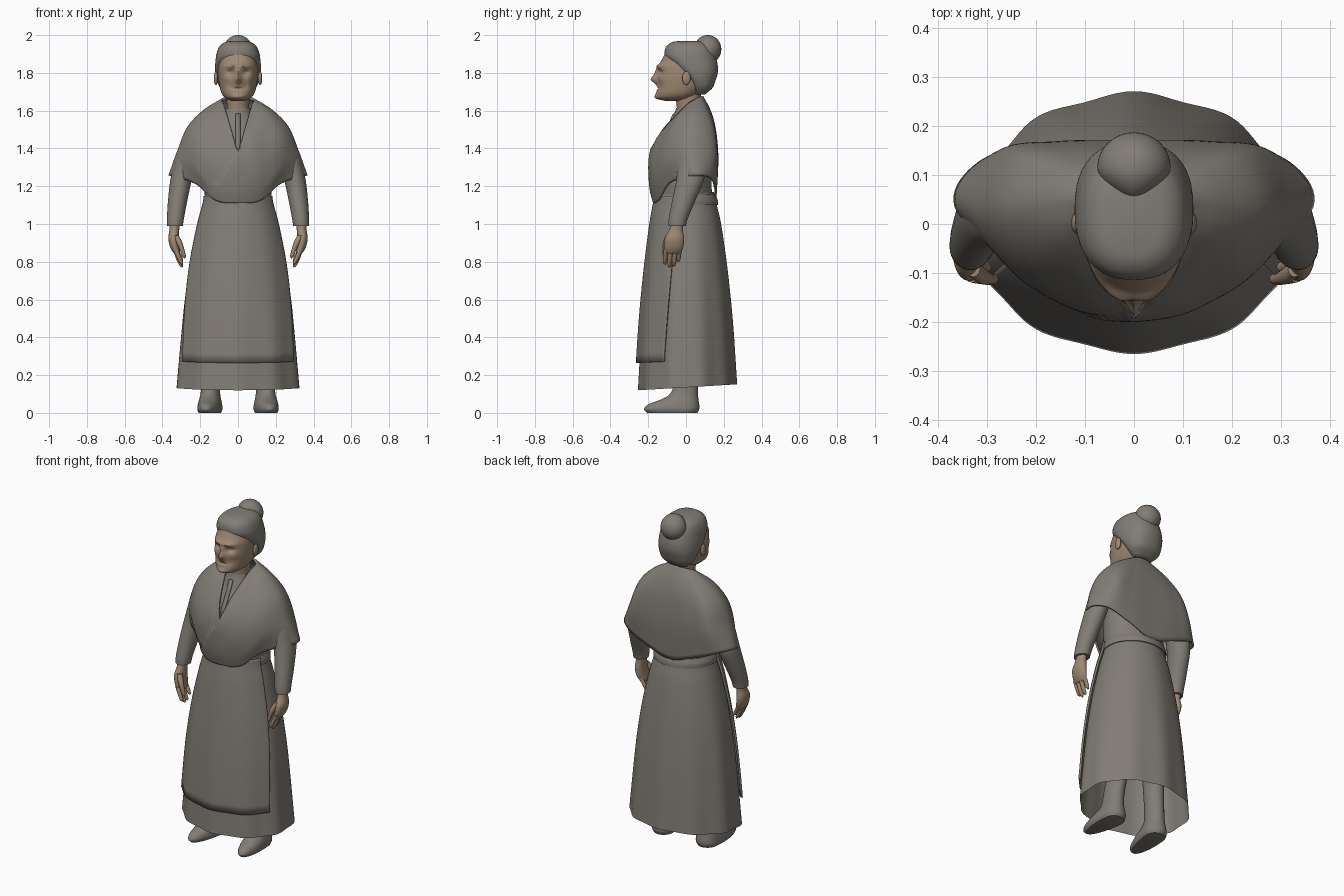
import bpy, bmesh, math
from math import sin, cos, pi, exp, radians


def material(name, rgb):
    m = bpy.data.materials.new(name)
    m.diffuse_color = (*rgb, 1)
    return m


CLOTH = material("warm_grey_cloth", (0.223, 0.204, 0.180))
SKIN = material("tan_skin", (0.345, 0.246, 0.168))


def spline(rows, n, closed=False):
    """Smooth curve through tuples of any length, n steps per span."""
    m, out = len(rows), []

    def at(i):
        if closed:
            return rows[i % m]
        if i < 0:
            return [2 * a - b for a, b in zip(rows[0], rows[1])]
        if i >= m:
            return [2 * a - b for a, b in zip(rows[-1], rows[-2])]
        return rows[i]
    for i in range(m if closed else m - 1):
        for k in range(n):
            t = k / n
            out.append([0.5 * (2 * b + (c - a) * t + (2 * a - 5 * b + 4 * c - d) * t * t
                               + (3 * b - a - 3 * c + d) * t ** 3)
                        for a, b, c, d in zip(at(i - 1), at(i), at(i + 1), at(i + 2))])
    if not closed:
        out.append(list(rows[-1]))
    return out


def grid(name, P, mat, closed=True, cap=(False, False), mirror=False, thick=0, angle=55):
    """Skin a list of point rows."""
    bm = bmesh.new()
    V = [[bm.verts.new(p) for p in row] for row in P]
    n = len(P[0])
    for r in range(len(P) - 1):
        for c in range(n if closed else n - 1):
            d = (c + 1) % n
            bm.faces.new((V[r][c], V[r][d], V[r + 1][d], V[r + 1][c]))
    if cap[0]:
        bm.faces.new(V[0][::-1])
    if cap[1]:
        bm.faces.new(V[-1])
    bmesh.ops.recalc_face_normals(bm, faces=bm.faces)
    for f in bm.faces:
        f.smooth = True
    me = bpy.data.meshes.new(name)
    bm.to_mesh(me)
    bm.free()
    me.materials.append(mat)
    me.set_sharp_from_angle(angle=radians(angle))
    ob = bpy.data.objects.new(name, me)
    bpy.context.collection.objects.link(ob)
    if thick:
        s = ob.modifiers.new("thickness", 'SOLIDIFY')
        s.thickness = thick
        s.offset = 0
    if mirror:
        ob.modifiers.new("mirror", 'MIRROR')
    return ob


def ring(row, n, p=1.0):
    """Horizontal oval: z, cx, cy, half width, front depth, back depth."""
    z, cx, cy, rx, f, b = row
    pts = []
    for i in range(n):
        a = 2 * pi * i / n
        s, c = sin(a), cos(a)
        s, c = math.copysign(abs(s) ** p, s), math.copysign(abs(c) ** p, c)
        pts.append((cx + rx * s, cy - (f if c > 0 else b) * c, z))
    return pts


def stack(name, rows, mat, n=32, steps=5, p=1.0, cap=(True, True), mirror=False, shape=None):
    P = [ring(r, n, p) for r in spline(rows, steps)]
    if shape:
        P = [[shape(*q) for q in row] for row in P]
    return grid(name, P, mat, cap=cap, mirror=mirror)


def ellipsoid(name, loc, size, mat, mirror=False, shape=None):
    P = []
    for i in range(1, 24):
        t = pi * i / 24
        P.append(ring((-cos(t), 0, 0, sin(t), sin(t), sin(t)), 32))
    if shape:
        P = [[shape(*q) for q in row] for row in P]
    P = [[tuple(l + s * v for l, s, v in zip(loc, size, q)) for q in row] for row in P]
    return grid(name, P, mat, cap=(True, True), mirror=mirror)


# Skirt and apron share one flared, softly folded surface
SKIRT = spline([(.12, .329, .25, .266), (.4, .304, .235, .25), (.6, .283, .22, .234),
                (.8, .252, .2, .213), (1.0, .207, .175, .185), (1.1, .178, .158, .163),
                (1.17, .165, .148, .148)], 6)


def skirt_point(row, a, off=0.0):
    z, rx, f, b = row
    low = max(0, (1.1 - z) / .98)
    k = 1 + .018 * low * cos(10 * a)
    y = -((f if cos(a) > 0 else b) * k + off) * cos(a)
    return ((rx * k + off) * sin(a), y, z + .03 * low * (y + .25) / .5)


grid("skirt", [[skirt_point(r, 2 * pi * i / 120) for i in range(120)] for r in SKIRT], CLOTH)
apron_rows = []
for r in spline([q for q in SKIRT if .235 < q[0] < 1.15], 1):
    half = radians(63 + 12 * max(0, (r[0] - .3) / .85))
    apron_rows.append([skirt_point(r, half * (i / 30 - 1), .013) for i in range(61)])
grid("apron", apron_rows, CLOTH, closed=False, thick=.012)

# Apron waistband
stack("waistband", [(1.10, 0, 0, .184, .168, .17), (1.125, 0, 0, .184, .167, .168),
                    (1.155, 0, 0, .174, .157, .157)], CLOTH, n=48)

# Bodice
stack("bodice", [(1.10, 0, 0, .168, .148, .148), (1.2, 0, 0, .18, .155, .135),
                 (1.35, 0, 0, .17, .165, .135), (1.45, 0, 0, .15, .128, .13),
                 (1.53, 0, .01, .11, .092, .10), (1.585, 0, .015, .076, .077, .07),
                 (1.615, 0, .02, .068, .071, .06)], CLOTH, n=48, cap=(True, False))
# Placket down the front of the bodice
grid("placket", [[(x, y, z) for x in (-.012, .012)] for y, z in
                 ((-.066, 1.585), (-.09, 1.53), (-.134, 1.45), (-.17, 1.36))],
     CLOTH, closed=False, thick=.006)

# Shawl: columns from neck edge to hem, front centre round to back centre
cols = [
    [(0, -.176, 1.39), (0, -.184, 1.33), (0, -.184, 1.26), (0, -.177, 1.18), (0, -.16, 1.112)],
    [(.035, -.118, 1.50), (.085, -.155, 1.42), (.12, -.168, 1.32), (.13, -.158, 1.21), (.115, -.142, 1.125)],
    [(.072, .0, 1.622), (.15, -.045, 1.565), (.215, -.088, 1.455), (.24, -.098, 1.33), (.225, -.085, 1.215)],
    [(.085, .045, 1.655), (.18, .035, 1.597), (.263, .025, 1.51), (.315, .02, 1.385), (.36, .035, 1.255)],
    [(.062, .07, 1.668), (.15, .10, 1.60), (.225, .13, 1.50), (.27, .142, 1.37), (.305, .128, 1.245)],
    [(.032, .082, 1.674), (.08, .12, 1.60), (.125, .15, 1.50), (.155, .163, 1.36), (.165, .155, 1.19)],
    [(0, .085, 1.676), (0, .125, 1.60), (0, .152, 1.50), (0, .165, 1.34), (0, .155, 1.14)]]
cols += [[(-x, y, z) for x, y, z in c] for c in cols[5:0:-1]]
cols = [spline(c, 7) for c in cols]


def overlap(x, y, z):
    """Raise the side of the shawl that crosses over the other."""
    if y < -.05 and x > -.12 * (1.39 - z) / .19:
        y -= .009 * max(0, 1 - max(0, x) / .15)
    return (x, y, z)


shawl = [spline([c[i] for c in cols], 10, True) for i in range(len(cols[0]))]
grid("shawl", [[overlap(*q) for q in row] for row in shawl], CLOTH, thick=.012)

# Sleeves
stack("sleeve", [(1.52, .2, .03, .05, .06, .06), (1.38, .262, .03, .056, .072, .07),
                 (1.25, .298, .025, .057, .074, .074), (1.12, .32, -.012, .051, .062, .06),
                 (1.03, .331, -.04, .045, .051, .05), (.99, .334, -.047, .042, .047, .046)],
      CLOTH, mirror=True)

# Hands: palm, four fingers and thumb
stack("palm", [(1.02, .335, -.045, .027, .033, .033), (.97, .337, -.053, .026, .036, .036),
               (.925, .341, -.062, .028, .05, .052), (.88, .335, -.066, .025, .05, .052),
               (.85, .325, -.07, .019, .043, .043), (.84, .322, -.07, .01, .03, .03)],
      SKIN, n=24, mirror=True)
for i, tip in enumerate((.785, .77, .775, .80)):
    y = -.106 + i * .024
    z = (.865, tip + .04, tip + .012, tip)
    stack(f"finger_{i + 1}", [(z[0], .331, y, .014, .0135, .0135), (z[1], .314, y - .004, .012, .0125, .0125),
                              (z[2], .301, y - .006, .010, .0105, .0105), (z[3], .296, y - .006, .003, .004, .004)],
          SKIN, n=12, steps=4, mirror=True)
stack("thumb", [(.94, .328, -.092, .014, .016, .016), (.90, .31, -.106, .016, .016, .016),
                (.86, .295, -.112, .012, .012, .012), (.83, .286, -.112, .010, .010, .010),
                (.818, .283, -.111, .003, .003, .003)], SKIN, n=12, mirror=True)

# Shoes with stockinged legs, toes turned out
stack("shoe_and_leg", [(0, .147, 0, .058, .205, .06), (.02, .147, 0, .065, .222, .07),
                       (.045, .147, 0, .063, .20, .07), (.07, .147, 0, .058, .135, .066),
                       (.10, .146, 0, .052, .085, .064), (.16, .143, 0, .05, .066, .066),
                       (.35, .125, .01, .056, .062, .068), (.75, .10, .01, .07, .075, .08)],
      CLOTH, mirror=True, shape=lambda x, y, z: (x - .1 * min(0, y), y, z))

# Neck
stack("neck", [(1.53, 0, .015, .06, .06, .06), (1.62, 0, .015, .059, .064, .06),
               (1.70, 0, .02, .064, .08, .06)], SKIN)

# Head with sculpted face: x, z, width, height, push along y
BUMPS = [(0, 1.765, .017, .022, -.034), (0, 1.80, .013, .026, -.014), (0, 1.672, .034, .016, -.014),
         (.042, 1.803, .02, .013, .017), (.032, 1.836, .035, .010, -.013), (.065, 1.77, .025, .022, -.007),
         (0, 1.719, .03, .006, .008), (.04, 1.73, .012, .02, .005)]


def sculpt(x, y, z):
    w = min(1, max(0, (-y - .03) / .04))
    dy = sum(d * exp(-((abs(x) - bx) / sx) ** 2 - ((z - bz) / sz) ** 2) for bx, bz, sx, sz, d in BUMPS)
    return (x, y + w * dy, z)


stack("head", [(1.652, 0, -.06, .035, .05, .06), (1.665, 0, -.05, .065, .098, .09),
               (1.69, 0, -.03, .086, .126, .10), (1.73, 0, -.01, .098, .142, .12),
               (1.78, 0, 0, .105, .15, .13), (1.83, 0, 0, .105, .148, .14),
               (1.87, 0, 0, .1, .128, .14), (1.91, 0, 0, .09, .106, .13),
               (1.94, 0, 0, .06, .08, .1)], SKIN, n=96, steps=8, p=.9, shape=sculpt)
ellipsoid("ear", (.117, .002, 1.772), (.011, .022, .036), SKIN, mirror=True)

# Hair swept back, with a bun
stack("hair", [(1.685, 0, .07, .06, .02, .03), (1.72, 0, .075, .095, .045, .065),
               (1.76, 0, .06, .112, .05, .097), (1.80, 0, .04, .12, .07, .128),
               (1.84, 0, .02, .121, .092, .148), (1.875, 0, .01, .118, .115, .15),
               (1.905, 0, .01, .113, .124, .138), (1.94, 0, .01, .098, .114, .12),
               (1.962, 0, .01, .07, .085, .09), (1.97, 0, .01, .03, .04, .05)],
      CLOTH, n=48, p=.85)
ellipsoid("hair_bun", (0, .115, 1.925), (.075, .072, .0755), CLOTH,
          shape=lambda x, y, z: (x * (1 - .5 * min(0, y) ** 2), y, z))
